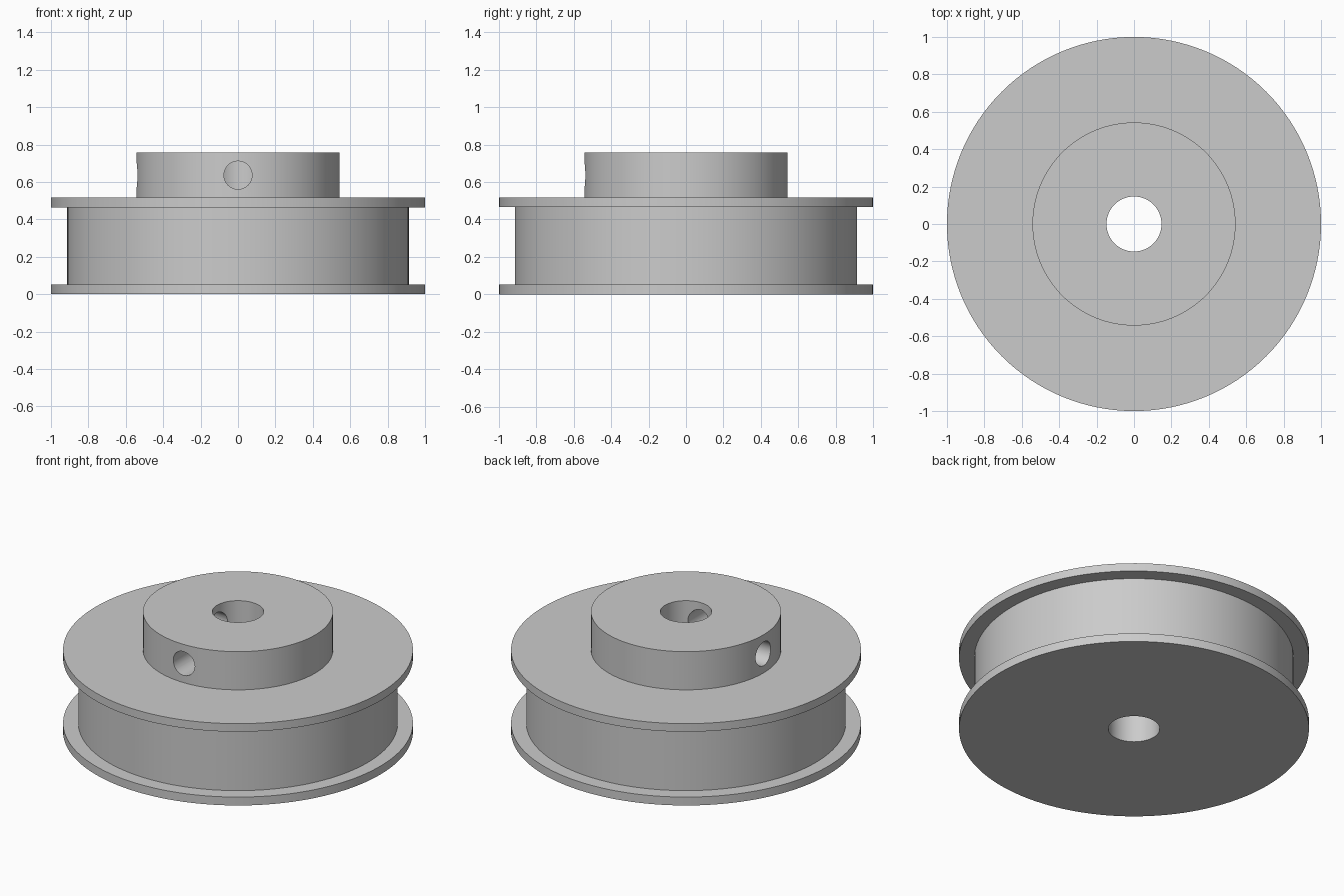
import bpy
import bmesh
import math
from mathutils import Matrix, Vector

SEGMENTS = 128
FLANGE_R, DRUM_R, HUB_R, BORE_R, SCREW_R = 1.0, 0.913, 0.543, 0.147, 0.075
LOWER_TOP, UPPER_BOTTOM, UPPER_TOP, HUB_TOP = 0.053, 0.465, 0.516, 0.757

if "Cube" in bpy.data.objects:
    bpy.data.objects.remove(bpy.data.objects["Cube"])

grey = bpy.data.materials.new("grey metal")
grey.use_nodes = True
colour = (0.6, 0.6, 0.6, 1)
grey.diffuse_color = colour
grey.node_tree.nodes["Principled BSDF"].inputs["Base Color"].default_value = colour


def add_object(name, bm):
    mesh = bpy.data.meshes.new(name)
    bmesh.ops.recalc_face_normals(bm, faces=bm.faces)
    bm.to_mesh(mesh)
    bm.free()
    mesh.materials.append(grey)
    obj = bpy.data.objects.new(name, mesh)
    bpy.context.collection.objects.link(obj)
    return obj


def lathe(name, profile):
    """Turn a closed (radius, height) profile around the z axis."""
    bm = bmesh.new()
    verts = [bm.verts.new((r, 0, z)) for r, z in profile]
    edges = [bm.edges.new((v, verts[i - 1])) for i, v in enumerate(verts)]
    bmesh.ops.spin(bm, geom=verts + edges, axis=(0, 0, 1), cent=(0, 0, 0),
                   angle=math.tau, steps=SEGMENTS, use_merge=True)
    bmesh.ops.remove_doubles(bm, verts=bm.verts, dist=0.0001)
    return add_object(name, bm)


# Flanged pulley with its hub and bore
pulley = lathe("pulley", [
    (BORE_R, 0), (FLANGE_R, 0), (FLANGE_R, LOWER_TOP),
    (DRUM_R, LOWER_TOP), (DRUM_R, UPPER_BOTTOM),
    (FLANGE_R, UPPER_BOTTOM), (FLANGE_R, UPPER_TOP),
    (HUB_R, UPPER_TOP), (HUB_R, HUB_TOP), (BORE_R, HUB_TOP)])

bpy.ops.object.select_all(action="DESELECT")
bpy.context.view_layer.objects.active = pulley
pulley.select_set(True)

# Set screw holes in the hub, at the front and on one side
for name, direction in (("front", Vector((0, -1, 0))), ("side", Vector((-1, 0, 0)))):
    bm = bmesh.new()
    centre = direction * 0.35 + Vector((0, 0, (UPPER_TOP + HUB_TOP) / 2))
    turn = direction.to_track_quat("Z", "Y").to_matrix().to_4x4()
    bmesh.ops.create_cone(bm, cap_ends=True, segments=48, radius1=SCREW_R,
                          radius2=SCREW_R, depth=0.6,
                          matrix=Matrix.Translation(centre) @ turn)
    cutter = add_object(name + "_screw_hole_cutter", bm)
    cutter.hide_render = True
    hole = pulley.modifiers.new(name + " screw hole", "BOOLEAN")
    hole.operation = "DIFFERENCE"
    hole.solver = "EXACT"
    hole.object = cutter
    bpy.ops.object.modifier_apply(modifier=hole.name)
    bpy.data.objects.remove(cutter)

bpy.ops.object.shade_smooth_by_angle(angle=math.radians(30))
